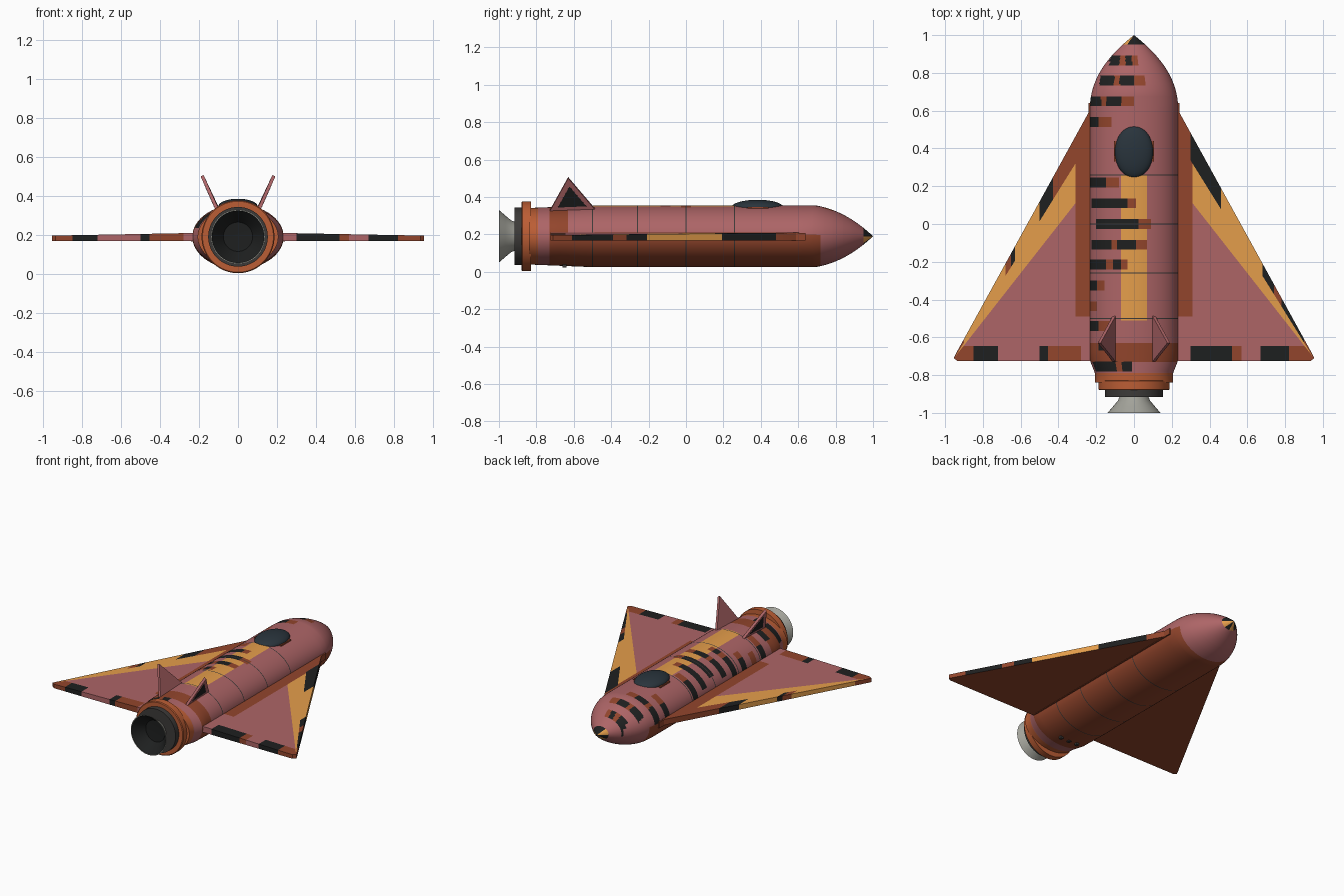
import bpy, bmesh, math
from mathutils import Vector

if "Cube" in bpy.data.objects:
    bpy.data.objects.remove(bpy.data.objects["Cube"])

CZ = 0.19  # height of the hull axis
COLOURS = [("rose", (0.42, 0.13, 0.135)), ("rust", (0.29, 0.06, 0.025)), ("yellow", (0.78, 0.34, 0.07)),
           ("black", (0.013, 0.014, 0.014)), ("orange", (0.5, 0.11, 0.035)), ("glass", (0.022, 0.034, 0.045)),
           ("dark_metal", (0.045, 0.042, 0.04)), ("metal", (0.36, 0.36, 0.32))]
MATS = []
for name, c in COLOURS:
    m = bpy.data.materials.new(name)
    m.diffuse_color = (*c, 1)
    m.use_nodes = True
    m.node_tree.nodes["Principled BSDF"].inputs["Base Color"].default_value = m.diffuse_color
    MATS.append(m)
ROSE, RUST, YELLOW, BLACK, ORANGE, GLASS, DARK, METAL = range(8)


def finish(bm, name, colour=None, angle=30):
    """Turn a bmesh into an object; colour is an index or None if faces are already painted."""
    bmesh.ops.recalc_face_normals(bm, faces=bm.faces)
    if colour is not None:
        for f in bm.faces:
            f.material_index = colour
    me = bpy.data.meshes.new(name)
    bm.to_mesh(me)
    bm.free()
    for m in MATS:
        me.materials.append(m)
    ob = bpy.data.objects.new(name, me)
    bpy.context.collection.objects.link(ob)
    bpy.ops.object.select_all(action='DESELECT')
    ob.select_set(True)
    bpy.context.view_layer.objects.active = ob
    bpy.ops.object.shade_smooth_by_angle(angle=math.radians(angle))
    return ob


def lathe(profile, n):
    """Loft of (y, rx, rz) ellipses along y."""
    bm = bmesh.new()
    rings = []
    for y, rx, rz in profile:
        if rx < 1e-4:
            rings.append([bm.verts.new((0, y, CZ))])
        else:
            rings.append([bm.verts.new((rx * math.cos(2 * math.pi * i / n), y,
                                        CZ + rz * math.sin(2 * math.pi * i / n))) for i in range(n)])
    for a, b in zip(rings, rings[1:]):
        for i in range(n):
            j = (i + 1) % n
            vs = [a[i % len(a)], a[j % len(a)], b[j % len(b)], b[i % len(b)]]
            bm.faces.new(list(dict.fromkeys(vs)))
    return bm


def prism(bottom, top):
    bm = bmesh.new()
    a = [bm.verts.new(p) for p in bottom]
    b = [bm.verts.new(p) for p in top]
    bm.faces.new(a)
    bm.faces.new(b)
    for i in range(len(a)):
        j = (i + 1) % len(a)
        bm.faces.new((a[i], a[j], b[j], b[i]))
    return bm


def box(name, loc, size, colour):
    bm = bmesh.new()
    bmesh.ops.create_cube(bm, size=1)
    for v in bm.verts:
        v.co = Vector([v.co[k] * size[k] + loc[k] for k in range(3)])
    return finish(bm, name, colour)


# Hull: elliptical loft, painted by position
STRIPES = [  # y, start, end of black, end of rust, centre of the rust break
    (.865, -.13, -.01, .02, -.06), (.76, -.18, 0, .06, -.09), (.65, -.24, -.065, 0, -.16),
    (.54, -.24, -.185, -.125, 0), (.22, -.24, -.15, -.08, 0), (.11, -.225, -.03, .015, 0),
    (0, -.2, .02, .09, 1), (-.11, -.225, .015, .065, -.105), (-.215, -.24, -.065, -.035, -.13),
    (-.325, -.24, -.195, -.16, 0), (-.435, -.24, -.24, -.195, 0), (-.54, -.24, -.185, -.1, 0),
    (-.645, -.185, -.105, -.1, 0), (-.755, -.21, -.015, -.015, -.075)]
PANEL_LINES = (.26, 0, -.26, -.5)


def hull_radii(y):
    rx, rz = .234, .165
    if y > .6:
        k = 1 - ((y - .6) / .4) ** 2.2
        return rx * k, rz * min(1, k * 1.04)
    if y < -.5:
        rz -= .014 * (-.5 - y) / .34
    if y < -.72:
        rx -= .027 * min(1, (-.72 - y) / .07)
    return rx, rz


def hull_colour(c):
    x, y, z = c
    if y > .95:
        sector = int(math.degrees(math.atan2(z - CZ, x)) % 360 // 45)
        return (BLACK, BLACK, BLACK, YELLOW, BLACK, YELLOW, BLACK, YELLOW)[sector]
    if y < -.79:
        return ORANGE
    if any(abs(y - p) < .003 for p in PANEL_LINES):
        return DARK
    if z < .2 and -.63 < y < .72:
        return RUST
    if z > .17:
        for sy, start, black, rust, gap in STRIPES:
            if abs(y - sy) < .026 and start < x < rust:
                return RUST if x > black or abs(x - gap) < .015 else BLACK
    if -.73 < y < -.63:
        return RUST
    if abs(x) < .067 and z > CZ and -.51 < y < .26:
        return YELLOW
    return ROSE


ys = {-.84, -.79, -.73, -.72, -.63, -.51, .72, .95, 1.0} | {round(.6 + .02 * i, 3) for i in range(20)} | {.965, .985}
for s in STRIPES:
    ys |= {round(s[0] - .026, 3), round(s[0] + .026, 3)}
for p in PANEL_LINES:
    ys |= {round(p - .003, 3), round(p + .003, 3)}
hull = lathe([(-.84, 0, 0)] + [(y, *hull_radii(y)) for y in sorted(ys)], 128)
for f in hull.faces:
    f.material_index = hull_colour(f.calc_center_median())
finish(hull, "hull")

# Engine: collar, dark ring, flared nozzle with black inside
finish(lathe([(-.82, 0, 0), (-.83, .187, .187), (-.875, .187, .187), (-.88, .182, .182), (-.88, 0, 0)], 64),
       "engine_collar", ORANGE)
finish(lathe([(-.87, 0, 0), (-.87, .153, .153), (-.917, .153, .153), (-.917, 0, 0)], 64), "engine_ring", DARK)
finish(lathe([(-.91, .075, .075), (-.935, .085, .085), (-.965, .11, .11), (-1, .14, .14), (-1, .134, .134)], 64),
       "nozzle", METAL)
finish(lathe([(-1, .134, .134), (-.965, .105, .105), (-.925, .075, .075), (-.92, 0, 0)], 64), "nozzle_inside", BLACK)

# Canopy
bm = bmesh.new()
bmesh.ops.create_uvsphere(bm, u_segments=48, v_segments=24, radius=1)
for v in bm.verts:
    v.co = Vector((v.co.x * .101, v.co.y * .138 + .382, v.co.z * .04 + .345))
finish(bm, "canopy", GLASS)

# Delta wings: one slab per side, cut along the paint edges, then painted
OUTLINE = [(.2, .64), (.235, .6), (.945, -.69), (.955, -.71), (.935, -.725), (.2, -.725)]
TIP = Vector((.945, -.7))
INNER, MIDDLE = Vector((.31, .11)), Vector((.31, .32))
EDGE = {1: [(.46, BLACK), (.68, YELLOW), (.74, BLACK), (.78, RUST), (.9, BLACK), (1, RUST)],
        -1: [(.43, RUST), (.5, BLACK), (.63, YELLOW), (.65, BLACK), (.68, RUST), (.9, YELLOW), (1, RUST)]}
TRAIL = {1: [(.3, ROSE), (.52, BLACK), (.57, RUST), (.67, ROSE), (.82, BLACK), (1, RUST)],
         -1: [(.28, ROSE), (.455, RUST), (.5, BLACK), (.72, ROSE), (.85, BLACK), (1, RUST)]}


def above(x, y, p):
    d = TIP - p
    return d.x * (y - p.y) - d.y * (x - p.x) > 0


def pick(table, x):
    return next(c for limit, c in table if x < limit)


for side, label in ((1, "right"), (-1, "left")):
    bm = prism([(x, y, .168) for x, y in OUTLINE], [(x, y, .21 - .014 * (x - .2) / .75) for x, y in OUTLINE])
    cuts = [((p.x, p.y, 0), (p.y - TIP.y, TIP.x - p.x, 0)) for p in (INNER, MIDDLE)]
    cuts += [((0, y, 0), (0, 1, 0)) for y in (-.49, -.645)]
    cuts += [((x, 0, 0), (1, 0, 0)) for x in [.31] + [t[0] for t in EDGE[side] + TRAIL[side]]]
    for co, no in cuts:
        bmesh.ops.bisect_plane(bm, geom=bm.verts[:] + bm.edges[:] + bm.faces[:], plane_co=co, plane_no=no)
    bmesh.ops.recalc_face_normals(bm, faces=bm.faces)
    for f in bm.faces:
        x, y, z = f.calc_center_median()
        if f.normal.z < -.5 or (x < .31 and -.49 < y and not (x > .28 and y > .4)):
            c = RUST
        elif above(x, y, MIDDLE):
            c = pick(EDGE[side], x)
        elif above(x, y, INNER) and x > .31:
            c = YELLOW
        else:
            c = pick(TRAIL[side], x) if y < -.645 else ROSE
        f.material_index = c
    for v in bm.verts:
        v.co.x *= side
    finish(bm, label + "_wing")
    box(label + "_wing_root", (side * .232, -.03, .187), (.018, 1.34, .042), RUST)

    # Canted tail fin with a dark outer panel
    tri = [Vector((.1, -.485, .335)), Vector((.18, -.63, .505)), Vector((.1, -.73, .325))]
    out = Vector((.9, 0, -.42))

    def flip(p):
        return Vector((p.x * side, p.y, p.z))
    finish(prism([flip(p - out * .004) for p in tri], [flip(p + out * .013) for p in tri]), label + "_fin", ROSE)
    mid = Vector((.127, -.612, .39))
    panel = [mid + (p - mid) * .62 for p in tri]
    finish(prism([flip(p + out * .008) for p in panel], [flip(p + out * .0145) for p in panel]),
           label + "_fin_panel", BLACK)
    box(label + "_canopy_clip", (side * .1, .385, .34), (.012, .11, .014), RUST)

# Small vents under the tail
for i in (-1, 0, 1):
    box("belly_vent", (i * .065, -.65, .034), (.022, .022, .02), DARK)
